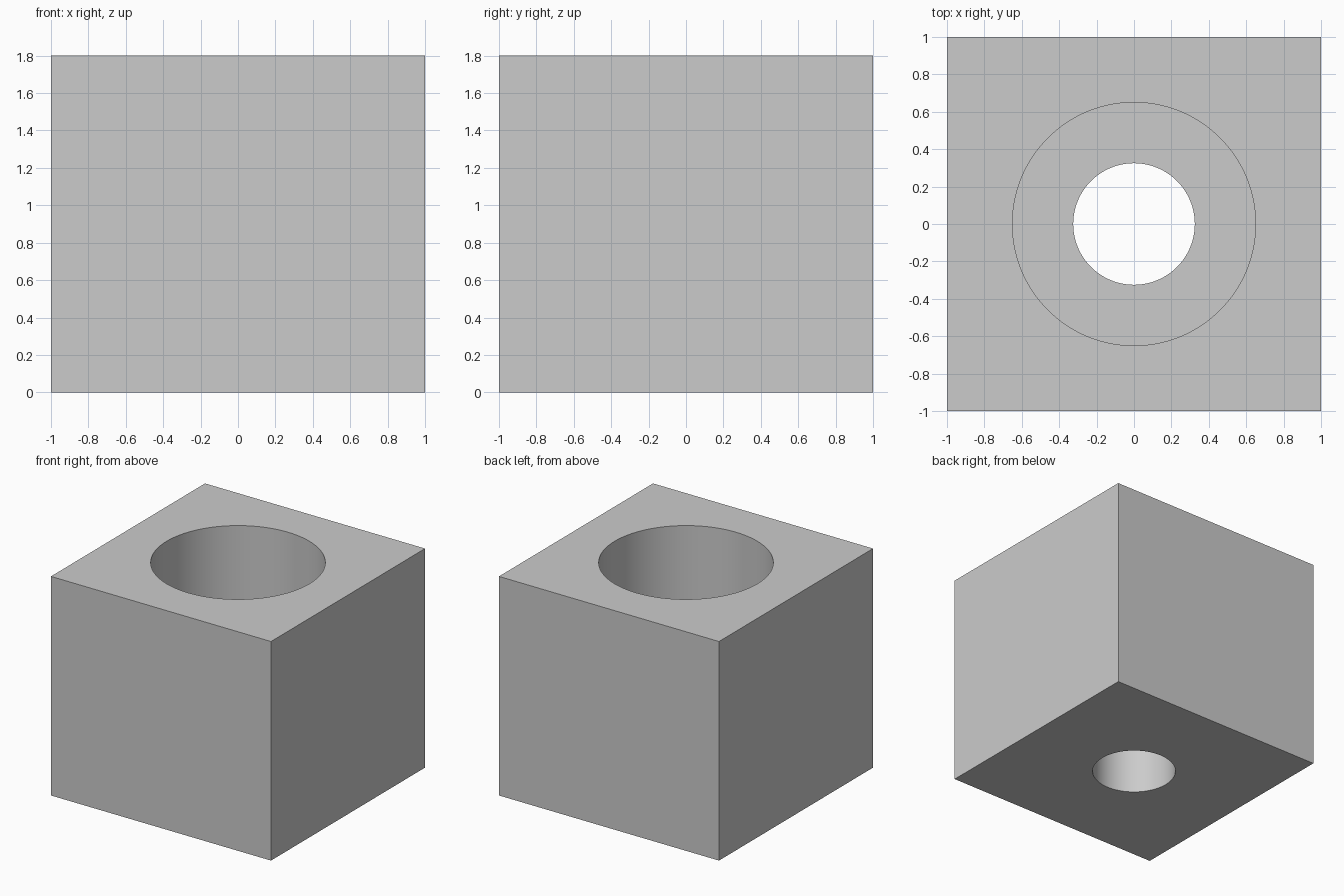
import bpy
import math

# Remove the default cube
default = bpy.data.objects.get("Cube")
if default:
    bpy.data.objects.remove(default, do_unlink=True)

HEIGHT = 1.8
BORE_FLOOR = 0.8

# Single plain grey
grey = bpy.data.materials.new("light_grey")
grey.use_nodes = True
colour = (0.6, 0.6, 0.6, 1)
grey.diffuse_color = colour
grey.node_tree.nodes["Principled BSDF"].inputs["Base Color"].default_value = colour

# Solid block
bpy.ops.mesh.primitive_cube_add(size=2, location=(0, 0, HEIGHT / 2))
block = bpy.context.object
block.name = "counterbored_block"
block.scale.z = HEIGHT / 2
bpy.ops.object.transform_apply(location=True, rotation=False, scale=True)
block.data.materials.append(grey)


def drill(name, radius, bottom, top):
    """Cut a vertical round hole through the block between two heights."""
    bpy.ops.mesh.primitive_cylinder_add(
        vertices=128, radius=radius, depth=top - bottom,
        location=(0, 0, (top + bottom) / 2))
    cutter = bpy.context.object
    cutter.name = name
    cutter.hide_render = True
    cutter.data.materials.append(grey)
    cut = block.modifiers.new(name, "BOOLEAN")
    cut.operation = "DIFFERENCE"
    cut.solver = "EXACT"
    cut.object = cutter
    bpy.ops.object.select_all(action="DESELECT")
    block.select_set(True)
    bpy.context.view_layer.objects.active = block
    bpy.ops.object.modifier_apply(modifier=cut.name)
    bpy.data.objects.remove(cutter, do_unlink=True)


# Wide bore from the top, then the narrow hole right through
drill("wide_bore", 0.65, BORE_FLOOR, HEIGHT + 0.2)
drill("through_hole", 0.325, -0.2, BORE_FLOOR + 0.2)

# Smooth hole walls, crisp block edges
bpy.ops.object.shade_smooth_by_angle(angle=math.radians(30))
